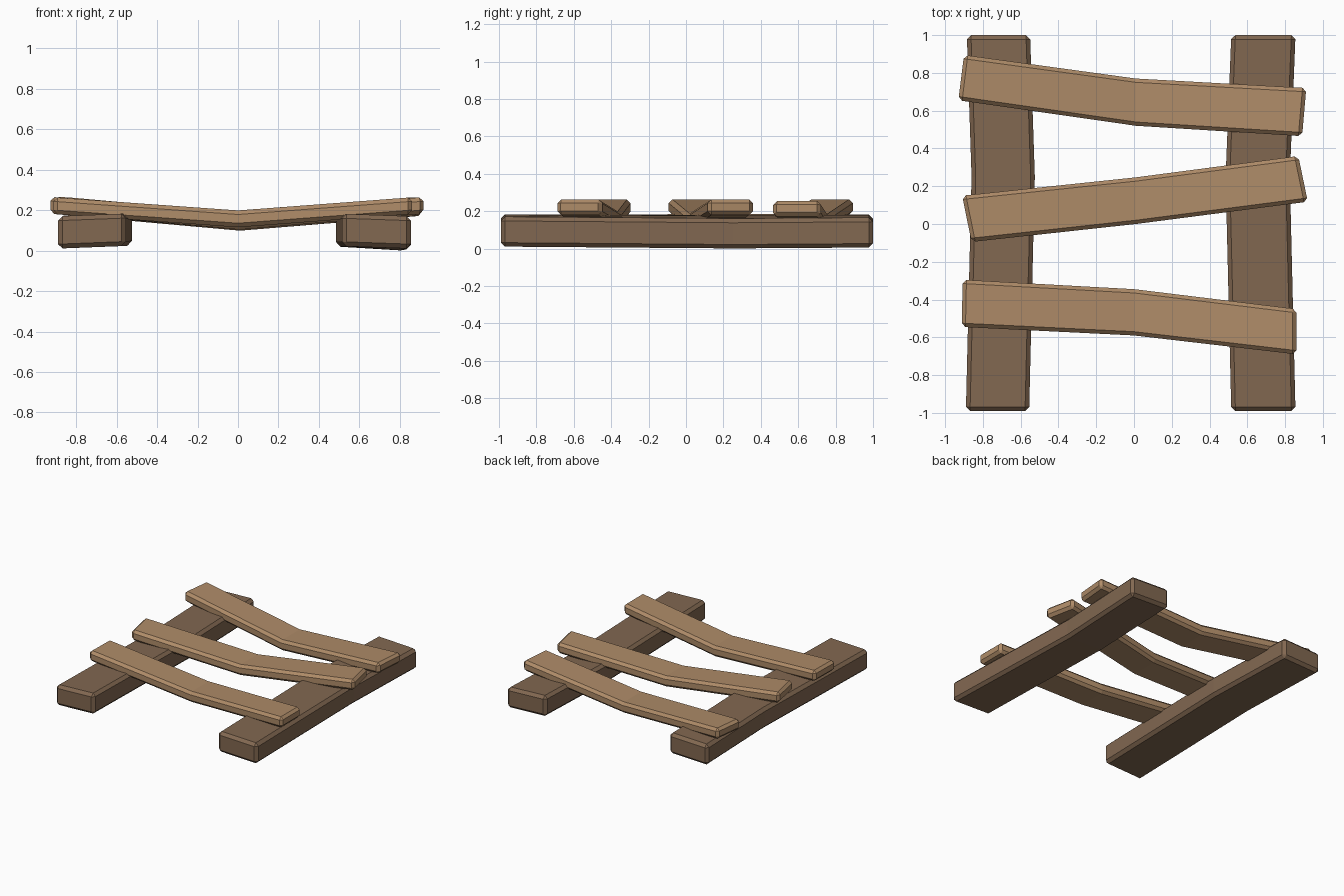
import bpy, bmesh

if "Cube" in bpy.data.objects:
    bpy.data.objects.remove(bpy.data.objects["Cube"])


def material(name, rgb):
    m = bpy.data.materials.new(name)
    m.diffuse_color = (*rgb, 1.0)
    m.use_nodes = True
    m.node_tree.nodes["Principled BSDF"].inputs["Base Color"].default_value = m.diffuse_color
    return m


light_wood = material("light wood", (0.43, 0.262, 0.14))
dark_wood = material("dark wood", (0.223, 0.138, 0.082))


def beam(name, sections, thick, bevel, mat):
    """Bent bevelled board; each section is (edge point a, edge point b) at mid thickness."""
    bm = bmesh.new()
    rings = []
    for a, b in sections:
        ring = [(*a[:2], a[2] - thick / 2), (*b[:2], b[2] - thick / 2),
                (*b[:2], b[2] + thick / 2), (*a[:2], a[2] + thick / 2)]
        rings.append([bm.verts.new(p) for p in ring])
    for r, s in zip(rings, rings[1:]):
        for i in range(4):
            j = (i + 1) % 4
            bm.faces.new((r[i], r[j], s[j], s[i]))
    bm.faces.new(rings[0][::-1])
    bm.faces.new(rings[-1])
    bmesh.ops.recalc_face_normals(bm, faces=bm.faces[:])
    sharp = [e for e in bm.edges if e.calc_face_angle(0) > 0.8]
    bmesh.ops.bevel(bm, geom=sharp, offset=bevel, segments=1, affect='EDGES', profile=0.5)
    bmesh.ops.recalc_face_normals(bm, faces=bm.faces[:])
    me = bpy.data.meshes.new(name)
    bm.to_mesh(me)
    bm.free()
    me.materials.append(mat)
    bpy.context.collection.objects.link(bpy.data.objects.new(name, me))


# Two slightly bent rails on the ground
beam("left_rail", [((-0.89, -0.99, 0.09), (-0.555, -0.99, 0.103)),
                   ((-0.86, 0.25, 0.092), (-0.525, 0.25, 0.105)),
                   ((-0.885, 1.0, 0.092), (-0.55, 1.0, 0.103))], 0.16, 0.022, dark_wood)
beam("right_rail", [((0.515, -0.99, 0.102), (0.855, -0.99, 0.09)),
                    ((0.485, 0.25, 0.1), (0.825, 0.25, 0.08)),
                    ((0.515, 1.0, 0.1), (0.855, 1.0, 0.085))], 0.16, 0.022, dark_wood)

# Three sagging planks: (x, y, x, y, z) for the left end, middle and right end
planks = {
    "back_plank": [(-0.93, 0.655, -0.90, 0.895, 0.224), (0.01, 0.52, 0.01, 0.77, 0.14),
                   (0.89, 0.465, 0.912, 0.72, 0.214)],
    "middle_plank": [(-0.86, -0.095, -0.91, 0.15, 0.224), (0.01, 0.0, 0.01, 0.247, 0.145),
                     (0.92, 0.118, 0.87, 0.36, 0.223)],
    "front_plank": [(-0.912, -0.545, -0.907, -0.295, 0.222), (0.0, -0.59, 0.0, -0.345, 0.157),
                    (0.86, -0.69, 0.86, -0.45, 0.222)],
}
for name, secs in planks.items():
    beam(name, [((x1, y1, z), (x2, y2, z)) for x1, y1, x2, y2, z in secs], 0.083, 0.02, light_wood)
